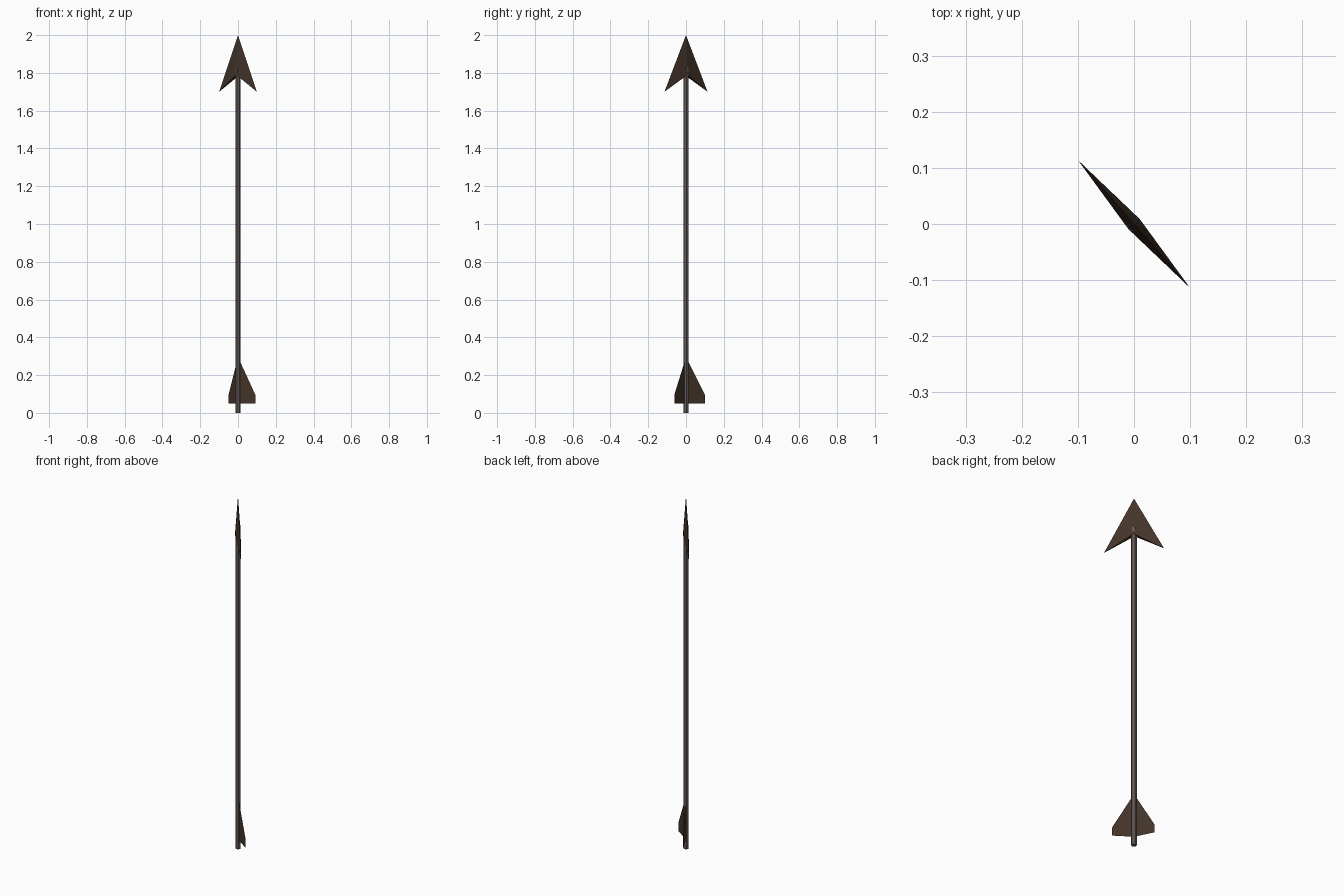
import bpy, bmesh, math
from mathutils import Vector

if "Cube" in bpy.data.objects:
    bpy.data.objects.remove(bpy.data.objects["Cube"])


def material(name, rgb):
    m = bpy.data.materials.new(name)
    m.diffuse_color = (*rgb, 1)
    m.use_nodes = True
    m.node_tree.nodes["Principled BSDF"].inputs["Base Color"].default_value = m.diffuse_color
    return m


shaft_grey = material("shaft grey brown", (0.125, 0.1, 0.088))
dark_brown = material("dark brown", (0.058, 0.035, 0.023))


def build(name, verts, faces, mat, fix_normals=True):
    bm = bmesh.new()
    vs = [bm.verts.new(v) for v in verts]
    for f in faces:
        bm.faces.new([vs[i] for i in f])
    if fix_normals:
        bmesh.ops.recalc_face_normals(bm, faces=bm.faces)
    me = bpy.data.meshes.new(name)
    bm.to_mesh(me)
    bm.free()
    me.materials.append(mat)
    ob = bpy.data.objects.new(name, me)
    bpy.context.collection.objects.link(ob)
    return ob


# Directions across the head and through its thickness
across = Vector((0.1, -0.114, 0))
through = Vector((0.114, 0.1, 0)).normalized() * 0.0135

# Shaft: six-sided rod
bpy.ops.mesh.primitive_cylinder_add(vertices=6, radius=0.014, depth=1.83,
                                    location=(0, 0, 0.915),
                                    rotation=(0, 0, math.atan2(through.y, through.x)))
shaft = bpy.context.object
shaft.name = "shaft"
shaft.data.materials.append(shaft_grey)

# Arrowhead: flat barbed blade with a central ridge
up = Vector((0, 0, 1))
build("arrowhead",
      [up * 2, across + up * 1.7, -across + up * 1.7, through + up * 1.79, -through + up * 1.79],
      [(0, 1, 3), (0, 3, 2), (0, 4, 1), (0, 2, 4), (1, 4, 3), (2, 3, 4)],
      dark_brown)

# Two flat feathers at the tail
for side, tip in (("right", Vector((0.092, -0.062, 0))), ("left", Vector((-0.05, 0.1, 0)))):
    root = tip.normalized() * 0.006
    build("feather_" + side,
          [root + up * 0.05, tip + up * 0.05, tip + up * 0.095, root + up * 0.285],
          [(0, 1, 2, 3)], dark_brown, False)
